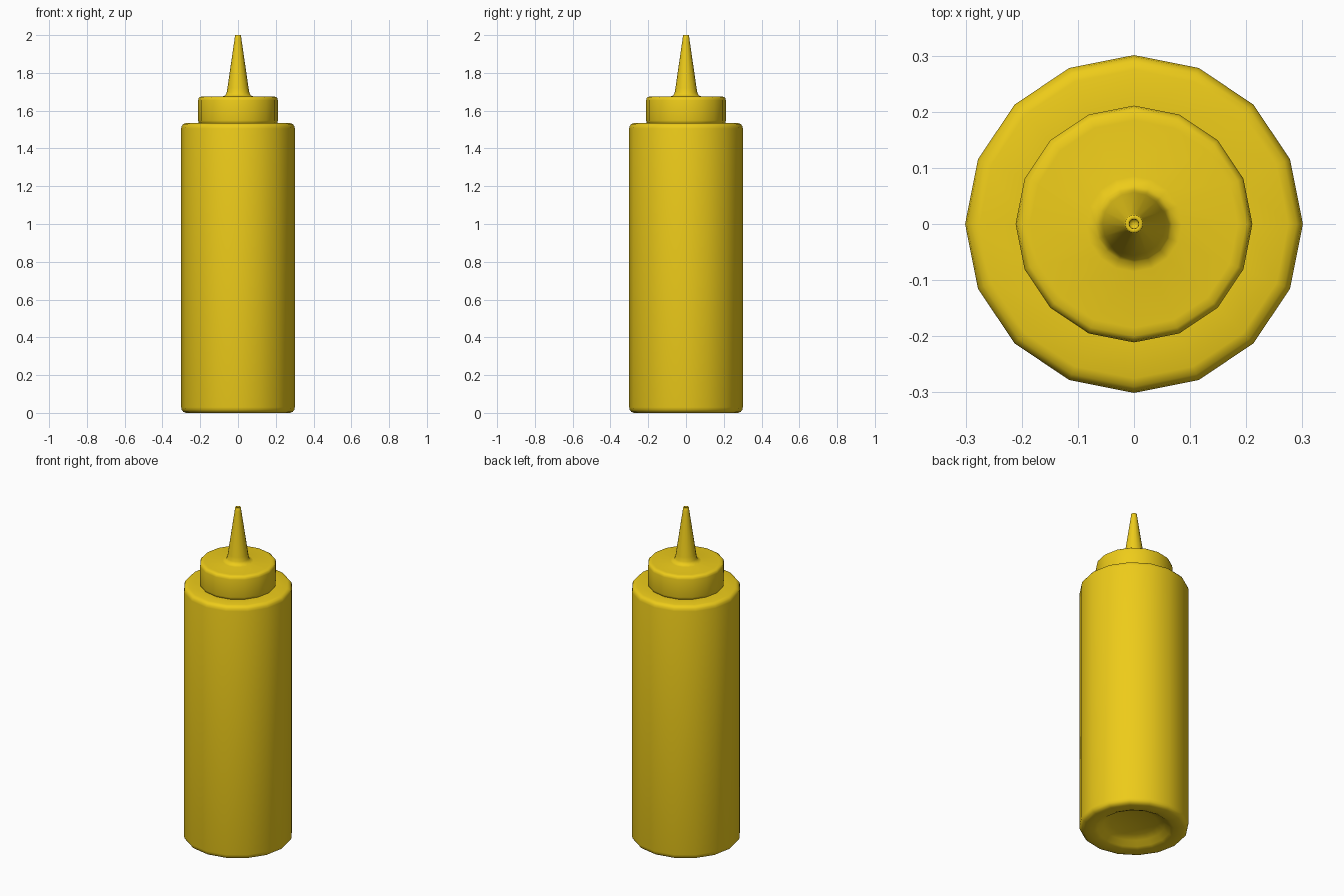
import bpy, bmesh, math

if "Cube" in bpy.data.objects:
    bpy.data.objects.remove(bpy.data.objects["Cube"])

SIDES = 16
mat = bpy.data.materials.new("mustard_yellow")
mat.diffuse_color = (0.85, 0.60, 0.01, 1)
mat.use_nodes = True
mat.node_tree.nodes["Principled BSDF"].inputs["Base Color"].default_value = mat.diffuse_color


def lathe(name, profile):
    """Revolve an (r, z) profile about z; r = 0 ends become poles."""
    bm = bmesh.new()
    rings = []
    for r, z in profile:
        if r == 0:
            rings.append([bm.verts.new((0, 0, z))] * SIDES)
        else:
            rings.append([bm.verts.new((r * math.cos(math.tau * i / SIDES),
                                        r * math.sin(math.tau * i / SIDES), z))
                          for i in range(SIDES)])
    for a, b in zip(rings, rings[1:]):
        for i in range(SIDES):
            j = (i + 1) % SIDES
            bm.faces.new(list(dict.fromkeys((a[i], a[j], b[j], b[i]))))
    bmesh.ops.recalc_face_normals(bm, faces=bm.faces)
    me = bpy.data.meshes.new(name)
    bm.to_mesh(me)
    bm.free()
    me.shade_smooth()
    me.materials.append(mat)
    ob = bpy.data.objects.new(name, me)
    bpy.context.collection.objects.link(ob)
    return ob


# Bottle body with rounded rims and a recessed base
lathe("bottle_body", [
    (0, 0.05), (0.13, 0.045), (0.17, 0.03), (0.20, 0.008), (0.22, 0.002),
    (0.275, 0.002), (0.29, 0.006), (0.298, 0.016), (0.301, 0.03),
    (0.301, 1.505), (0.298, 1.519), (0.29, 1.529), (0.275, 1.534),
    (0.20, 1.534), (0, 1.534)])

# Screw cap flowing into the tapered nozzle with a small opening
lathe("cap_and_nozzle", [
    (0, 1.53), (0.20, 1.53), (0.208, 1.536), (0.211, 1.548),
    (0.211, 1.655), (0.208, 1.667), (0.20, 1.673), (0.185, 1.675),
    (0.085, 1.675), (0.068, 1.68), (0.06, 1.695), (0.056, 1.72),
    (0.018, 1.98), (0.016, 1.998), (0.014, 2.0), (0.009, 2.0),
    (0.008, 1.995), (0.008, 1.96), (0, 1.96)])

# Rest the base exactly on the ground
bpy.data.objects["bottle_body"].data.vertices.foreach_set("co", [
    c for v in bpy.data.objects["bottle_body"].data.vertices
    for c in (v.co.x, v.co.y, 0.0 if v.co.z < 0.003 else v.co.z)])
bpy.data.objects["bottle_body"].data.update()
